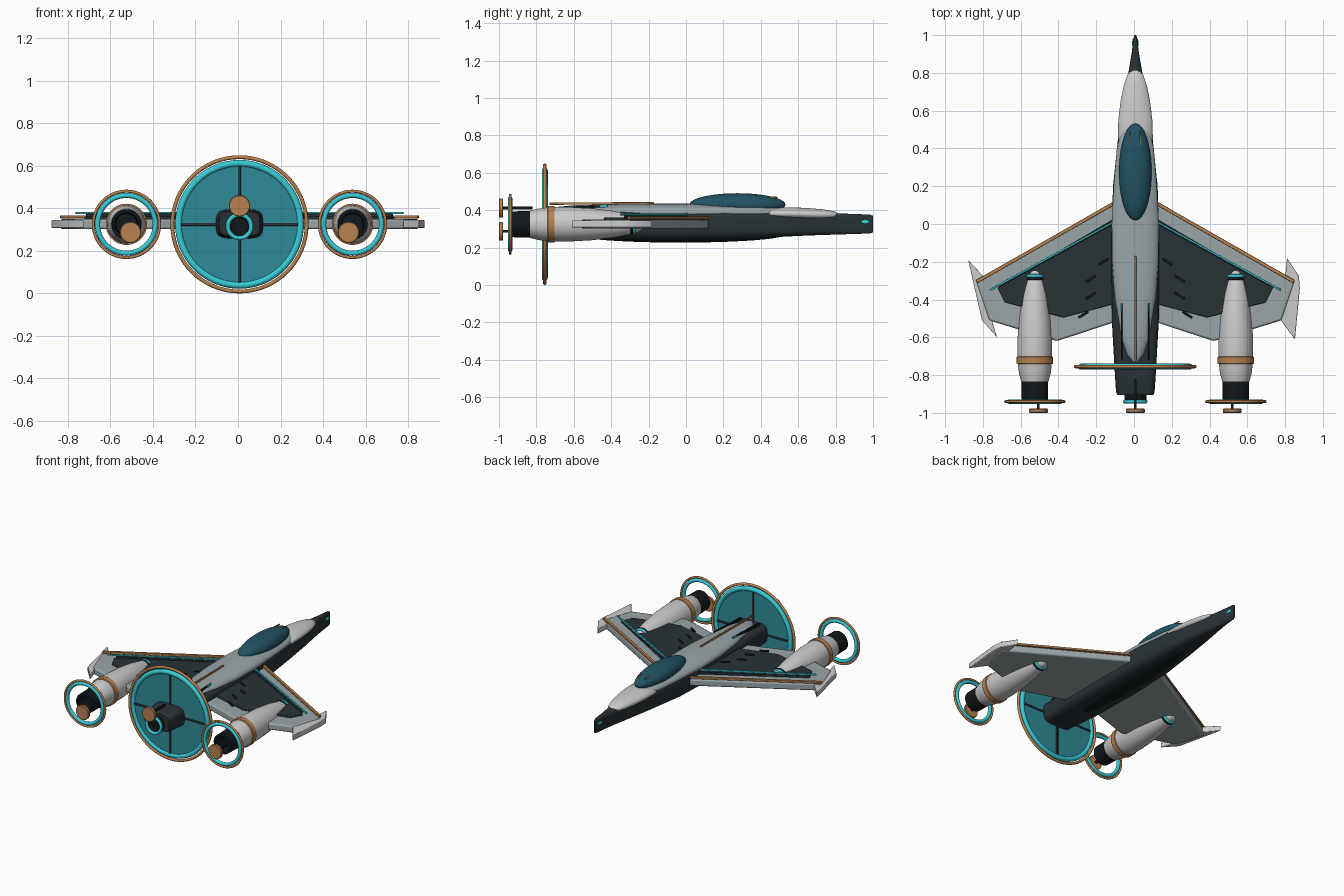
import bpy, bmesh, math
from mathutils import Vector

if "Cube" in bpy.data.objects:
    bpy.data.objects.remove(bpy.data.objects["Cube"])

CX, CZ = 0.007, 0.325   # axis of the aircraft


def material(name, rgb):
    m = bpy.data.materials.new(name)
    m.diffuse_color = (*rgb, 1)
    m.use_nodes = True
    m.node_tree.nodes["Principled BSDF"].inputs["Base Color"].default_value = m.diffuse_color
    return m


WHITE = material("pale_grey", (0.56, 0.58, 0.56))
GREY = material("hull_grey", (0.32, 0.38, 0.40))
DARK = material("dark_hull", (0.022, 0.032, 0.038))
BLACK = material("black", (0.006, 0.009, 0.011))
COPPER = material("copper", (0.48, 0.22, 0.08))
CYAN = material("cyan_glow", (0.04, 0.60, 0.68))
TEAL = material("teal_field", (0.03, 0.26, 0.32))
GLASS = material("canopy_glass", (0.015, 0.085, 0.12))


def finish(ob, mat, bevel=0):
    ob.data.materials.append(mat)
    bpy.ops.object.select_all(action='DESELECT')
    ob.select_set(True)
    bpy.context.view_layer.objects.active = ob
    if bevel:
        b = ob.modifiers.new("bevel", 'BEVEL')
        b.width, b.segments = bevel, 2
    bpy.ops.object.shade_smooth_by_angle(angle=math.radians(35))
    return ob


def from_bmesh(name, bm, mat, bevel=0):
    bmesh.ops.recalc_face_normals(bm, faces=bm.faces)
    me = bpy.data.meshes.new(name)
    bm.to_mesh(me)
    bm.free()
    ob = bpy.data.objects.new(name, me)
    bpy.context.collection.objects.link(ob)
    return finish(ob, mat, bevel)


def loft(name, x, stations, mat, power=2.0, seg=40):
    """Skin along y; each station is (y, half width, bottom z, top z)."""
    bm = bmesh.new()
    rings = []
    for y, hw, zb, zt in stations:
        ring = []
        for i in range(seg):
            a = 2 * math.pi * i / seg
            c, s = math.cos(a), math.sin(a)
            u = math.copysign(abs(c) ** (2 / power), c)
            v = math.copysign(abs(s) ** (2 / power), s)
            ring.append(bm.verts.new((x + hw * u, y, (zb + zt) / 2 + (zt - zb) / 2 * v)))
        rings.append(ring)
    for a, b in zip(rings, rings[1:]):
        for i in range(seg):
            j = (i + 1) % seg
            bm.faces.new((a[i], a[j], b[j], b[i]))
    bm.faces.new(rings[0])
    bm.faces.new(rings[-1])
    return from_bmesh(name, bm, mat)


def lathe(name, x, z, profile, mat, seg=40):
    return loft(name, x, [(y, r, z - r, z + r) for y, r in profile], mat, seg=seg)


def prism(name, pts, z0, z1, mat, bevel=0):
    bm = bmesh.new()
    face = bm.faces.new([bm.verts.new((x, y, z0)) for x, y in pts])
    ext = bmesh.ops.extrude_face_region(bm, geom=[face])
    verts = [v for v in ext["geom"] if isinstance(v, bmesh.types.BMVert)]
    bmesh.ops.translate(bm, verts=verts, vec=(0, 0, z1 - z0))
    return from_bmesh(name, bm, mat, bevel)


def bar(name, p, q, w, h, mat, bevel=0.002):
    """Box beam from p to q."""
    p, q = Vector(p), Vector(q)
    d = q - p
    bpy.ops.mesh.primitive_cube_add(size=1, location=(p + q) / 2)
    ob = bpy.context.object
    ob.name = name
    ob.scale = (w, d.length, h)
    ob.rotation_mode = 'QUATERNION'
    ob.rotation_quaternion = d.to_track_quat('Y', 'Z')
    bpy.ops.object.transform_apply(location=False, rotation=False, scale=True)
    return finish(ob, mat, bevel)


def ring(name, x, y, z, major, minor, mat):
    bpy.ops.mesh.primitive_torus_add(location=(x, y, z), rotation=(math.pi / 2, 0, 0), major_radius=major,
                                     minor_radius=minor, major_segments=64, minor_segments=12)
    bpy.context.object.name = name
    return finish(bpy.context.object, mat)


def blob(name, loc, scale, mat):
    bpy.ops.mesh.primitive_uv_sphere_add(segments=40, ring_count=20, radius=1, location=loc)
    ob = bpy.context.object
    ob.name, ob.scale = name, scale
    return finish(ob, mat)


# Fuselage
loft("fuselage", CX, [(-0.905, 0.095, 0.27, 0.385), (-0.89, 0.102, 0.265, 0.39), (-0.8, 0.108, 0.26, 0.395),
                      (-0.5, 0.125, 0.245, 0.405), (-0.1, 0.128, 0.24, 0.41), (0.2, 0.118, 0.243, 0.41),
                      (0.45, 0.092, 0.255, 0.405), (0.65, 0.065, 0.265, 0.39), (0.8, 0.037, 0.27, 0.384),
                      (0.9, 0.02, 0.273, 0.38), (0.985, 0.009, 0.276, 0.377), (1.0, 0.004, 0.282, 0.37)],
     DARK, power=4)
blob("belly_keel", (CX, -0.03, 0.27), (0.075, 0.56, 0.043), BLACK)
loft("spine", CX, [(-0.73, 0.012, 0.385, 0.405), (-0.69, 0.045, 0.37, 0.418), (-0.6, 0.075, 0.36, 0.427),
                   (-0.4, 0.106, 0.35, 0.432), (-0.2, 0.123, 0.345, 0.435), (0.0, 0.125, 0.345, 0.435),
                   (0.2, 0.115, 0.35, 0.432), (0.4, 0.098, 0.355, 0.425), (0.55, 0.06, 0.365, 0.412),
                   (0.6, 0.02, 0.38, 0.395)], GREY)
loft("nose_fairing", CX, [(0.4, 0.05, 0.365, 0.40), (0.45, 0.093, 0.352, 0.412), (0.55, 0.09, 0.346, 0.416),
                          (0.65, 0.078, 0.345, 0.412), (0.73, 0.062, 0.347, 0.405), (0.79, 0.042, 0.353, 0.395),
                          (0.82, 0.012, 0.368, 0.38)], WHITE)
blob("canopy", (CX, 0.275, 0.43), (0.086, 0.257, 0.061), GLASS)
bar("spine_strip", (CX, -0.73, 0.435), (CX, -0.17, 0.438), 0.01, 0.012, COPPER)

# Tail nozzle
lathe("tail_nozzle", CX, 0.315, [(-0.89, 0.058), (-0.94, 0.058), (-0.94, 0.045), (-0.91, 0.04)], BLACK)
ring("tail_nozzle_ring", CX, -0.94, 0.315, 0.055, 0.01, CYAN)

# Large tail ring with field disc and spokes
ring("main_ring_outer", CX, -0.755, CZ, 0.316, 0.009, COPPER)
ring("main_ring_inner", CX, -0.755, CZ, 0.287, 0.016, CYAN)
lathe("field_disc", CX, CZ, [(-0.76, 0.28), (-0.75, 0.28)], TEAL, 64)
bar("spoke_vertical", (CX, -0.755, CZ - 0.275), (CX, -0.755, CZ + 0.275), 0.014, 0.02, DARK)
bar("spoke_horizontal", (CX - 0.275, -0.755, CZ), (CX + 0.275, -0.755, CZ), 0.02, 0.014, DARK)


def antenna(name, x, z, y0):
    bar(name + "_rod", (x, y0, z), (x, -0.98, z), 0.014, 0.014, BLACK)
    lathe(name + "_cap", x, z, [(-0.978, 0.047), (-0.982, 0.05), (-0.996, 0.05), (-1.0, 0.047)], COPPER)


antenna("tail_antenna", CX, 0.412, -0.82)

# Parts repeated on each side
for side, s in (("left", -1), ("right", 1)):
    def X(v):
        return CX + s * v

    def poly(pts):
        return [(X(x), y) for x, y in pts]

    # Wing, upper panel, edge strips
    prism("wing_" + side, poly([(0.08, 0.14), (0.845, -0.30), (0.775, -0.51), (0.415, -0.62), (0.08, -0.51)]),
          0.302, 0.35, GREY, 0.01)
    prism("wing_panel_" + side, poly([(0.1, 0.035), (0.73, -0.335), (0.69, -0.415), (0.38, -0.495), (0.1, -0.42)]),
          0.345, 0.362, DARK, 0.004)
    bar("leading_edge_" + side, (X(0.11), 0.112, 0.36), (X(0.84), -0.305, 0.36), 0.018, 0.014, COPPER)
    bar("wing_light_" + side, (X(0.12), 0.008, 0.378), (X(0.77), -0.35, 0.378), 0.01, 0.01, CYAN)
    bar("wing_rail_" + side, (X(0.12), 0.004, 0.368), (X(0.72), -0.327, 0.368), 0.012, 0.014, DARK)
    for i, (x, y) in enumerate([(0.17, -0.2), (0.235, -0.29), (0.235, -0.38), (0.275, -0.48)]):
        bar(f"wing_slot_{side}_{i}", (X(x - 0.026), y + 0.016, 0.362), (X(x + 0.026), y - 0.016, 0.362),
            0.012, 0.012, BLACK)

    # Engine nacelle with thruster tube and bands
    n = 0.532
    lathe("nacelle_" + side, X(n), CZ, [(-0.225, 0.008), (-0.235, 0.027), (-0.255, 0.042), (-0.29, 0.052),
                                       (-0.38, 0.07), (-0.5, 0.085), (-0.62, 0.092), (-0.72, 0.092),
                                       (-0.79, 0.084), (-0.835, 0.072)], WHITE)
    lathe("thruster_" + side, X(n), CZ, [(-0.82, 0.071), (-0.94, 0.069), (-0.94, 0.055), (-0.86, 0.05)], BLACK)
    lathe("nacelle_band_" + side, X(n), CZ, [(-0.701, 0.09), (-0.704, 0.097), (-0.738, 0.097), (-0.741, 0.09)], COPPER)
    ring("intake_ring_" + side, X(n), -0.275, CZ, 0.048, 0.009, CYAN)
    ring("intake_collar_" + side, X(n), -0.29, CZ, 0.049, 0.008, BLACK)
    ring("nacelle_ring_outer_" + side, X(n), -0.94, CZ, 0.156, 0.007, COPPER)
    ring("nacelle_ring_inner_" + side, X(n), -0.94, CZ, 0.136, 0.012, CYAN)
    antenna("nacelle_antenna_" + side, X(0.513), 0.287, -0.86)

    # Small fuselage details
    bar("spine_groove_" + side, (X(0.072), -0.72, 0.406), (X(0.072), -0.42, 0.418), 0.008, 0.02, BLACK)
    bar("spine_light_" + side, (X(0.075), -0.46, 0.421), (X(0.075), -0.42, 0.424), 0.008, 0.016, CYAN)
    bar("canopy_strip_" + side, (X(0.028), 0.40, 0.473), (X(0.028), 0.49, 0.468), 0.006, 0.008, COPPER)
    blob("nose_sensor_" + side, (X(0.011), 0.957, 0.338), (0.006, 0.024, 0.011), CYAN)

# Wingtip fins, which differ on each side
prism("tip_fin_left", [(-0.878, -0.19), (-0.79, -0.285), (-0.755, -0.5), (-0.725, -0.6), (-0.805, -0.51)],
      0.307, 0.345, WHITE, 0.004)
prism("tip_fin_right", [(0.81, -0.18), (0.873, -0.275), (0.878, -0.34), (0.852, -0.612), (0.775, -0.505), (0.80, -0.29)],
      0.307, 0.345, WHITE, 0.004)
